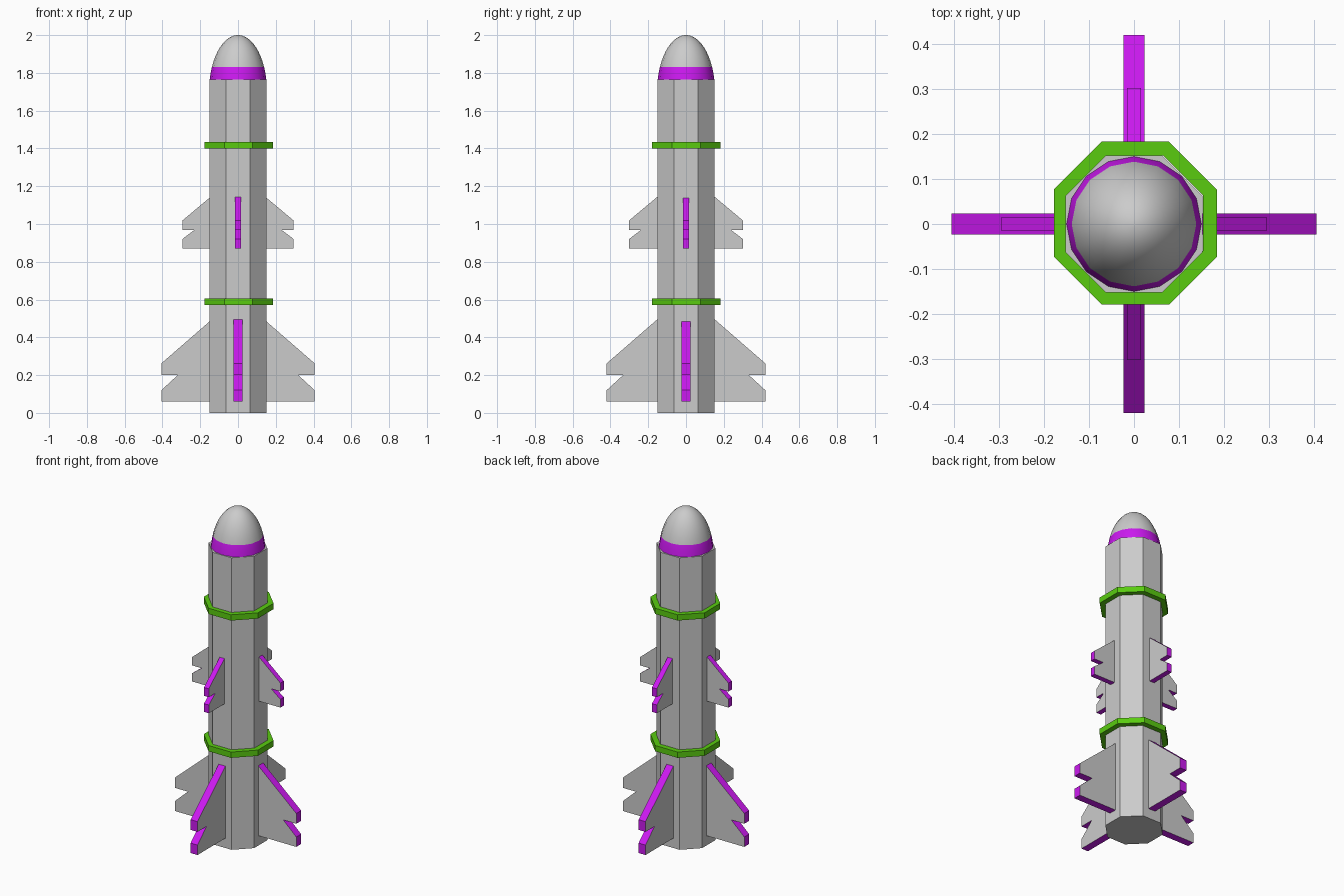
import bpy, bmesh
from math import sin, cos, pi, sqrt, radians
from mathutils import Matrix, Vector

if "Cube" in bpy.data.objects:
    bpy.data.objects.remove(bpy.data.objects["Cube"])


def material(name, color):
    m = bpy.data.materials.new(name)
    m.diffuse_color = color
    m.use_nodes = True
    m.node_tree.nodes["Principled BSDF"].inputs["Base Color"].default_value = m.diffuse_color
    return m


grey = material("grey", (0.6, 0.6, 0.6, 1))
purple = material("purple", (0.6, 0.01, 0.87, 1))
green = material("green", (0.1, 0.6, 0.005, 1))


def finish(name, bm, mats):
    bmesh.ops.recalc_face_normals(bm, faces=bm.faces)
    me = bpy.data.meshes.new(name)
    bm.to_mesh(me)
    bm.free()
    for m in mats:
        me.materials.append(m)
    ob = bpy.data.objects.new(name, me)
    bpy.context.collection.objects.link(ob)
    return ob


def lathe(name, profile, sides, mats, phase=0.0, closed=False):
    """Revolve (radius, z) points; a closed profile makes a ring, otherwise ends are capped."""
    bm = bmesh.new()
    rows = []
    for r, z in profile:
        if r < 1e-6:
            rows.append([bm.verts.new((0, 0, z))] * sides)
        else:
            rows.append([bm.verts.new((r * cos(phase + 2 * pi * i / sides),
                                       r * sin(phase + 2 * pi * i / sides), z))
                         for i in range(sides)])
    pairs = list(zip(rows, rows[1:])) + ([(rows[-1], rows[0])] if closed else [])
    for a, b in pairs:
        for i in range(sides):
            j = (i + 1) % sides
            bm.faces.new(list(dict.fromkeys([a[i], a[j], b[j], b[i]])))
    if not closed:
        for row in (rows[0], rows[-1]):
            if row[0] is not row[1]:
                bm.faces.new(row)
    return finish(name, bm, mats)


def fin(name, profile, half_thickness, angle, shift):
    """Extruded fin profile: grey flat sides, purple rim."""
    bm = bmesh.new()
    face = bm.faces.new([bm.verts.new((x + shift, -half_thickness, z)) for x, z in profile])
    ext = bmesh.ops.extrude_face_region(bm, geom=[face], use_keep_orig=True)
    top = [v for v in ext["geom"] if isinstance(v, bmesh.types.BMVert)]
    bmesh.ops.translate(bm, verts=top, vec=Vector((0, 2 * half_thickness, 0)))
    bm.normal_update()
    for f in bm.faces:
        f.material_index = 0 if abs(f.normal.y) > 0.9 else 1
    bmesh.ops.transform(bm, matrix=Matrix.Rotation(angle, 4, 'Z'), verts=bm.verts)
    return finish(name, bm, [grey, purple])


OCT = 1 / cos(pi / 8)  # flat-to-corner ratio of an octagon

# Octagonal body
lathe("body", [(0.152 * OCT, 0), (0.152 * OCT, 1.765)], 8, [grey], pi / 8)

# Two green collars
for name, z in (("lower_collar", 0.57), ("upper_collar", 1.40)):
    ring = lathe(name, [(0.15 * OCT, z), (0.181 * OCT, z),
                        (0.181 * OCT, z + 0.035), (0.15 * OCT, z + 0.035)],
                 8, [green], pi / 8, closed=True)
    ring.location = (0.003, 0.002, 0)

# Smooth nose cone with a purple band at its base
heights = [1.765, 1.797, 1.83] + [1.70 + 0.3 * sin(radians(a)) for a in range(33, 91, 6)] + [2.0]
nose_profile = [(0.1537 * sqrt(max(0, 1 - ((z - 1.70) / 0.3) ** 2)), z) for z in heights]
nose = lathe("nose_cone", nose_profile, 16, [grey, purple])
for p in nose.data.polygons:
    p.material_index = 1 if p.center.z < 1.83 else 0
bpy.context.view_layer.objects.active = nose
nose.select_set(True)
bpy.ops.object.shade_smooth_by_angle(angle=radians(40))

# Notched fins, four large and four small; the sideways pair sits slightly deeper
large = [(0.13, 0.514), (0.42, 0.262), (0.42, 0.2), (0.333, 0.2),
         (0.42, 0.12), (0.42, 0.06), (0.13, 0.06)]
small = [(0.13, 1.162), (0.302, 1.018), (0.302, 0.967), (0.24, 0.967),
         (0.302, 0.92), (0.302, 0.87), (0.13, 0.87)]
for i, side in enumerate(("right", "back", "left", "front")):
    sideways = i % 2 == 0
    fin("large_fin_" + side, large, 0.023, i * pi / 2, -0.014 if sideways else 0)
    fin("small_fin_" + side, small, 0.016, i * pi / 2, -0.007 if sideways else 0)
